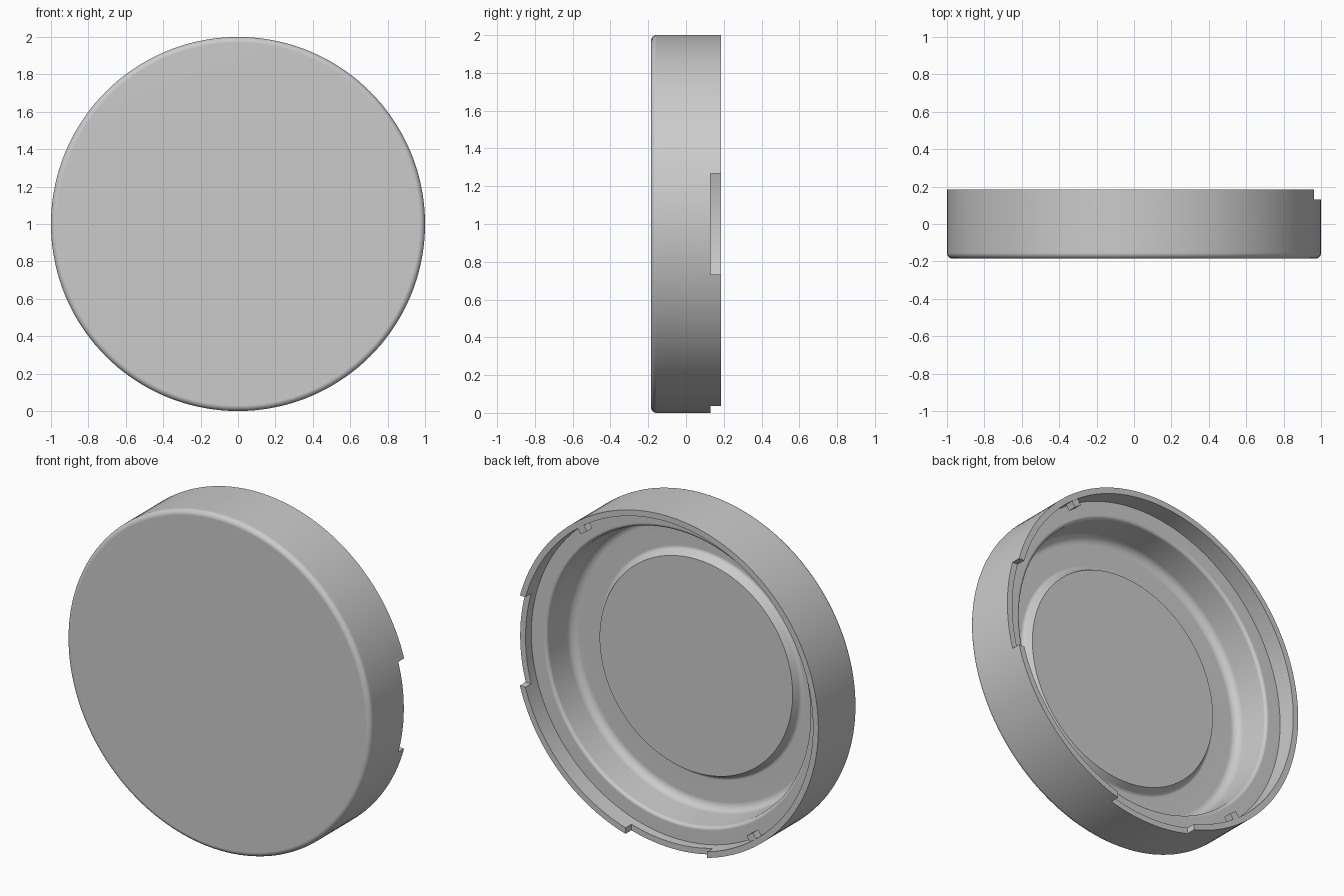
import bpy, bmesh, math
from mathutils import Matrix, Vector

cube = bpy.data.objects.get("Cube")
if cube:
    bpy.data.objects.remove(cube, do_unlink=True)

grey = bpy.data.materials.new("light_grey_plastic")
grey.use_nodes = True
colour = (0.6, 0.6, 0.6, 1)
grey.diffuse_color = colour
grey.node_tree.nodes["Principled BSDF"].inputs["Base Color"].default_value = colour

CENTRE = Vector((0, 0, 1))
BACK = 0.185
NOTCH_FLOOR = 0.13


def make_object(name, bm):
    mesh = bpy.data.meshes.new(name)
    bm.to_mesh(mesh)
    bm.free()
    mesh.materials.append(grey)
    obj = bpy.data.objects.new(name, mesh)
    bpy.context.collection.objects.link(obj)
    return obj


def rounded(points, steps=6):
    """Replace each (radius, y, fillet) corner with a smooth arc."""
    out = []
    for i, (r, y, fillet) in enumerate(points):
        p = Vector((r, y))
        if not fillet:
            out.append(p)
            continue
        a = (Vector(points[i - 1][:2]) - p).normalized()
        b = (Vector(points[i + 1][:2]) - p).normalized()
        half = a.angle(b) / 2
        centre = p + (a + b).normalized() * fillet / math.sin(half)
        reach = fillet / math.tan(half)
        start, end = p + a * reach - centre, p + b * reach - centre
        sweep = start.angle(end)
        for k in range(steps + 1):
            t = k / steps
            out.append(centre + (start * math.sin((1 - t) * sweep)
                                 + end * math.sin(t * sweep)) / math.sin(sweep))
    return out


def box(name, size, location, angle=0):
    bm = bmesh.new()
    turn = Matrix.Rotation(angle, 4, 'Y')
    place = Matrix.Translation(CENTRE) @ turn @ Matrix.Translation(location)
    bmesh.ops.create_cube(bm, size=1, matrix=place @ Matrix.Diagonal((*size, 1)))
    return make_object(name, bm)


# Cap: front face, outer wall, rim, ledge, inner wall, floor ring, raised disc
profile = rounded([
    (0, -BACK, 0), (1, -BACK, 0.03), (1, BACK, 0), (0.965, BACK, 0),
    (0.965, 0.075, 0), (0.865, 0.075, 0.02), (0.85, -0.145, 0.05),
    (0.66, -0.145, 0.025), (0.635, -0.095, 0), (0, -0.095, 0)])
bm = bmesh.new()
verts = [bm.verts.new((p.x, p.y, 1)) for p in profile]
edges = [bm.edges.new(pair) for pair in zip(verts, verts[1:])]
bmesh.ops.spin(bm, geom=verts + edges, cent=CENTRE, axis=(0, 1, 0),
               angle=math.tau, steps=144, use_merge=False)
bmesh.ops.remove_doubles(bm, verts=bm.verts, dist=1e-5)
bmesh.ops.recalc_face_normals(bm, faces=bm.faces)
cap = make_object("cap", bm)

# Notches in the rim at the left side and at the bottom
for side, angle in (("left", 0), ("bottom", math.pi / 2)):
    cutter = box(side + "_notch_cutter", (0.4, 0.2, 0.536),
                 (1, NOTCH_FLOOR + 0.1, 0), angle)
    cutter.hide_render = True
    cutter.hide_set(True)
    cut = cap.modifiers.new(side + "_notch", 'BOOLEAN')
    cut.operation, cut.solver, cut.object = 'DIFFERENCE', 'EXACT', cutter

bpy.ops.object.select_all(action='DESELECT')
cap.select_set(True)
bpy.context.view_layer.objects.active = cap
bpy.ops.object.convert(target='MESH')
for helper in [o for o in bpy.data.objects if o.name.endswith("_notch_cutter")]:
    bpy.data.objects.remove(helper, do_unlink=True)
bpy.ops.object.shade_smooth_by_angle(angle=math.radians(30))
weighted = cap.modifiers.new("flat_face_normals", 'WEIGHTED_NORMAL')
weighted.keep_sharp = True

# Small retaining tabs on opposite sides of the inner rim
for name, turn in (("upper_tab", 0), ("lower_tab", math.pi)):
    box(name, (0.045, 0.05, 0.05), (0.95, 0.155, 0), turn - math.radians(54))
